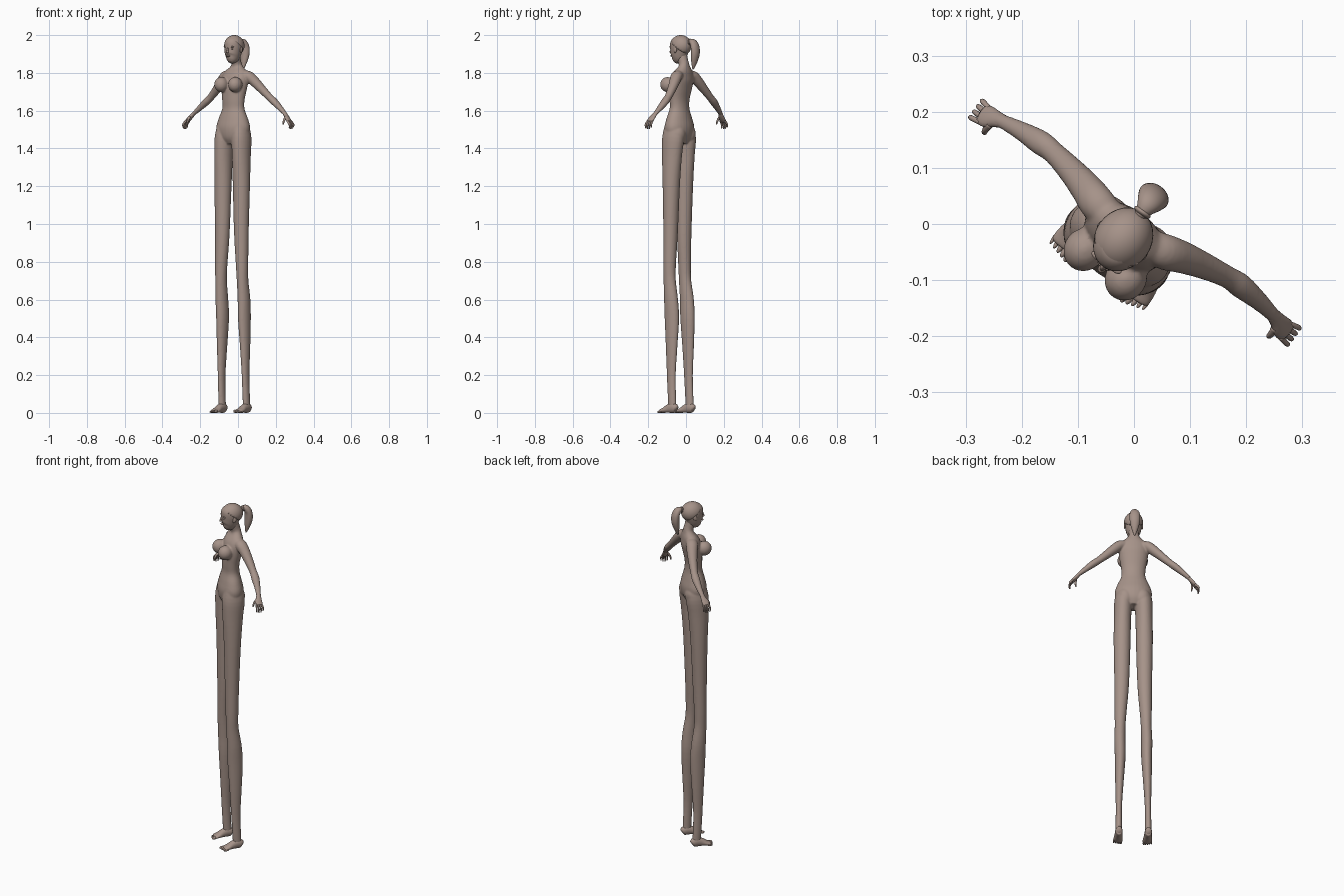
import bpy, bmesh, math
from mathutils import Vector, Matrix

YAW = Matrix.Rotation(math.radians(-35.6), 4, 'Z')   # the figure stands turned
clay = bpy.data.materials.new("warm clay")
clay.diffuse_color = (0.38, 0.29, 0.25, 1)


def hermite(p, q, r, s, t):
    """Catmull-Rom blend between q and r."""
    return [0.5 * (2 * b + (c - a) * t + (2 * a - 5 * b + 4 * c - d) * t * t
                   + (3 * b - a - 3 * c + d) * t ** 3) for a, b, c, d in zip(p, q, r, s)]


def tube(bm, rings, ref, steps=4, sides=28):
    """Smooth closed tube through rings (x, y, z, half size along ref, other half size)."""
    pts = []
    n = len(rings)
    for i in range(n - 1):
        p, q, r, s = rings[max(i - 1, 0)], rings[i], rings[i + 1], rings[min(i + 2, n - 1)]
        pts += [hermite(p, q, r, s, k / steps) for k in range(steps)]
    pts.append(list(rings[-1]))
    ref = Vector(ref)
    loops = []
    for i, p in enumerate(pts):
        t = (Vector(pts[min(i + 1, len(pts) - 1)][:3]) - Vector(pts[max(i - 1, 0)][:3])).normalized()
        u = (ref - t * ref.dot(t)).normalized()
        v = t.cross(u)
        c = Vector(p[:3])
        loops.append([bm.verts.new(c + u * p[3] * math.cos(w) + v * p[4] * math.sin(w))
                      for w in (2 * math.pi * k / sides for k in range(sides))])
    for a, b in zip(loops, loops[1:]):
        for k in range(sides):
            j = (k + 1) % sides
            bm.faces.new((a[k], a[j], b[j], b[k]))
    bm.faces.new(loops[0][::-1])
    bm.faces.new(loops[-1])


def ball(bm, centre, size, tilt=0):
    m = Matrix.Translation(centre) @ Matrix.Rotation(tilt, 4, 'X') @ Matrix.Diagonal((*size, 1))
    return bmesh.ops.create_uvsphere(bm, u_segments=28, v_segments=18, radius=1, matrix=m)['verts']


def finish(name, bm):
    bmesh.ops.recalc_face_normals(bm, faces=bm.faces)
    bmesh.ops.transform(bm, matrix=YAW, verts=bm.verts)
    me = bpy.data.meshes.new(name)
    bm.to_mesh(me)
    bm.free()
    me.materials.append(clay)
    for f in me.polygons:
        f.use_smooth = True
    ob = bpy.data.objects.new(name, me)
    bpy.context.collection.objects.link(ob)
    return ob


X, Y = (1, 0, 0), (0, 1, 0)

# Body: torso, neck, arms and long legs fused into one skin
bm = bmesh.new()
tube(bm, [(0, -.042, 1.425, .055, .04), (0, -.043, 1.46, .088, .060), (0, -.043, 1.51, .100, .066),
          (0, -.043, 1.56, .086, .056), (0, -.042, 1.61, .065, .045), (0, -.042, 1.66, .066, .045),
          (0, -.035, 1.72, .076, .050), (0, -.025, 1.77, .080, .050), (0, -.015, 1.805, .070, .038),
          (0, -.012, 1.828, .042, .029), (0, -.014, 1.848, .028, .027), (0, -.025, 1.88, .027, .029),
          (0, -.03, 1.91, .027, .030)], X)
for s in (1, -1):
    tube(bm, [(s * x, y, z, a, b) for x, y, z, a, b in (
        (.050, -.045, 1.54, .035, .045), (.054, -.045, 1.46, .048, .062), (.058, -.050, 1.36, .046, .056),
        (.060, -.053, 1.20, .045, .046), (.062, -.056, .95, .039, .038), (.068, -.058, .78, .032, .034),
        (.070, -.056, .70, .029, .034), (.072, -.046, .60, .030, .040), (.071, -.041, .50, .029, .042),
        (.075, -.040, .35, .023, .034), (.078, -.040, .20, .017, .026), (.079, -.035, .08, .017, .024),
        (.079, -.032, .025, .017, .024))], X)
    tube(bm, [(s * x, y, z, a, b) for x, y, z, a, b in (
        (.045, -.014, 1.79, .028, .024), (.075, -.008, 1.782, .032, .028), (.105, .002, 1.755, .029, .027),
        (.145, .012, 1.715, .024, .023), (.19, .020, 1.672, .020, .019), (.22, .021, 1.648, .022, .019),
        (.26, .018, 1.615, .017, .015), (.298, .012, 1.583, .013, .010), (.31, .009, 1.57, .014, .009))], Y)
    ball(bm, (s * .045, -.022, 1.475), (.045, .043, .055))       # seat
    ball(bm, (s * .045, -.088, 1.738), (.037, .040, .040))       # chest
body = finish("body", bm)
rm = body.modifiers.new("fuse", 'REMESH')
rm.mode = 'VOXEL'
rm.voxel_size = .0045
rm.use_smooth_shade = True
sm = body.modifiers.new("soften", 'SMOOTH')
sm.factor = .5
sm.iterations = 5

for s, side in ((1, "left"), (-1, "right")):
    # Foot with toes
    bm = bmesh.new()
    tube(bm, [(s * .079, y, z, a, b) for y, z, a, b in (
        (-.004, .020, .010, .012), (-.012, .024, .018, .023), (-.035, .027, .020, .027),
        (-.060, .022, .021, .022), (-.085, .014, .025, .014), (-.103, .010, .025, .010),
        (-.108, .009, .018, .007))], X)
    for k in range(5):
        r = .0085 - .0009 * k
        ball(bm, (s * (.062 + .0098 * k), -.113 + .0028 * k, r), (r * .75, .014, r))
    finish(side + "_foot", bm)

    # Hand: palm, four fingers and a thumb
    bm = bmesh.new()
    tube(bm, [(s * x, y, z, a, b) for x, y, z, a, b in (
        (.294, .013, 1.587, .012, .009), (.308, .009, 1.571, .015, .010), (.322, .004, 1.556, .020, .009),
        (.334, .002, 1.543, .019, .007))], Y, 3, 16)
    for k in range(4):
        y = -.012 + .0095 * k
        drop = (.004, 0, .001, .008)[k]
        tube(bm, [(s * .328, y, 1.548, .005, .006), (s * .342, y * 1.2, 1.533, .005, .006),
                  (s * .347, y * 1.25, 1.518 + drop * .7, .0045, .005),
                  (s * .344, y * 1.2, 1.503 + drop, .003, .003)], Y, 3, 10)
    tube(bm, [(s * .312, -.004, 1.566, .007, .007), (s * .313, -.016, 1.552, .006, .006),
              (s * .312, -.022, 1.538, .005, .005), (s * .310, -.023, 1.526, .003, .003)], X, 3, 10)
    finish(side + "_hand", bm)

    # Ear
    bm = bmesh.new()
    ball(bm, (s * .047, -.036, 1.922), (.005, .010, .016), -.2)
    finish(side + "_ear", bm)

# Head with nose, brow and lips
bm = bmesh.new()
tube(bm, [(0, -.070, 1.858, .012, .012), (0, -.064, 1.866, .024, .026), (0, -.052, 1.885, .036, .043),
          (0, -.045, 1.910, .043, .050), (0, -.040, 1.935, .047, .055), (0, -.037, 1.960, .046, .055),
          (0, -.035, 1.982, .034, .042), (0, -.035, 1.994, .015, .02)], X)
ball(bm, (0, -.097, 1.911), (.007, .009, .007))
ball(bm, (0, -.094, 1.921), (.005, .007, .015), -.3)
ball(bm, (0, -.091, 1.890), (.014, .006, .005))
for s in (1, -1):
    ball(bm, (s * .019, -.084, 1.938), (.013, .007, .004))
    ball(bm, (s * .019, -.083, 1.928), (.009, .006, .005))
finish("head", bm)

# Hair cap, trimmed along a slanted hairline
bm = bmesh.new()
ball(bm, (0, -.034, 1.944), (.051, .060, .056))
bmesh.ops.bisect_plane(bm, geom=bm.verts[:] + bm.edges[:] + bm.faces[:], plane_co=(0, -.034, 1.937),
                       plane_no=Vector((0, -.62, -.78)), clear_outer=True)
bmesh.ops.holes_fill(bm, edges=[e for e in bm.edges if e.is_boundary])
finish("hair_cap", bm)

# Ponytail and its tie
bm = bmesh.new()
tube(bm, [(0, .012, 1.957, .010, .010), (0, .026, 1.964, .013, .013), (0, .044, 1.962, .022, .018),
          (0, .058, 1.940, .028, .020), (0, .061, 1.905, .028, .021), (0, .056, 1.870, .022, .017),
          (0, .050, 1.840, .012, .010), (0, .045, 1.818, .003, .003)], X)
finish("ponytail", bm)
bm = bmesh.new()
ball(bm, (0, .026, 1.964), (.017, .007, .017))
finish("hair_tie", bm)
